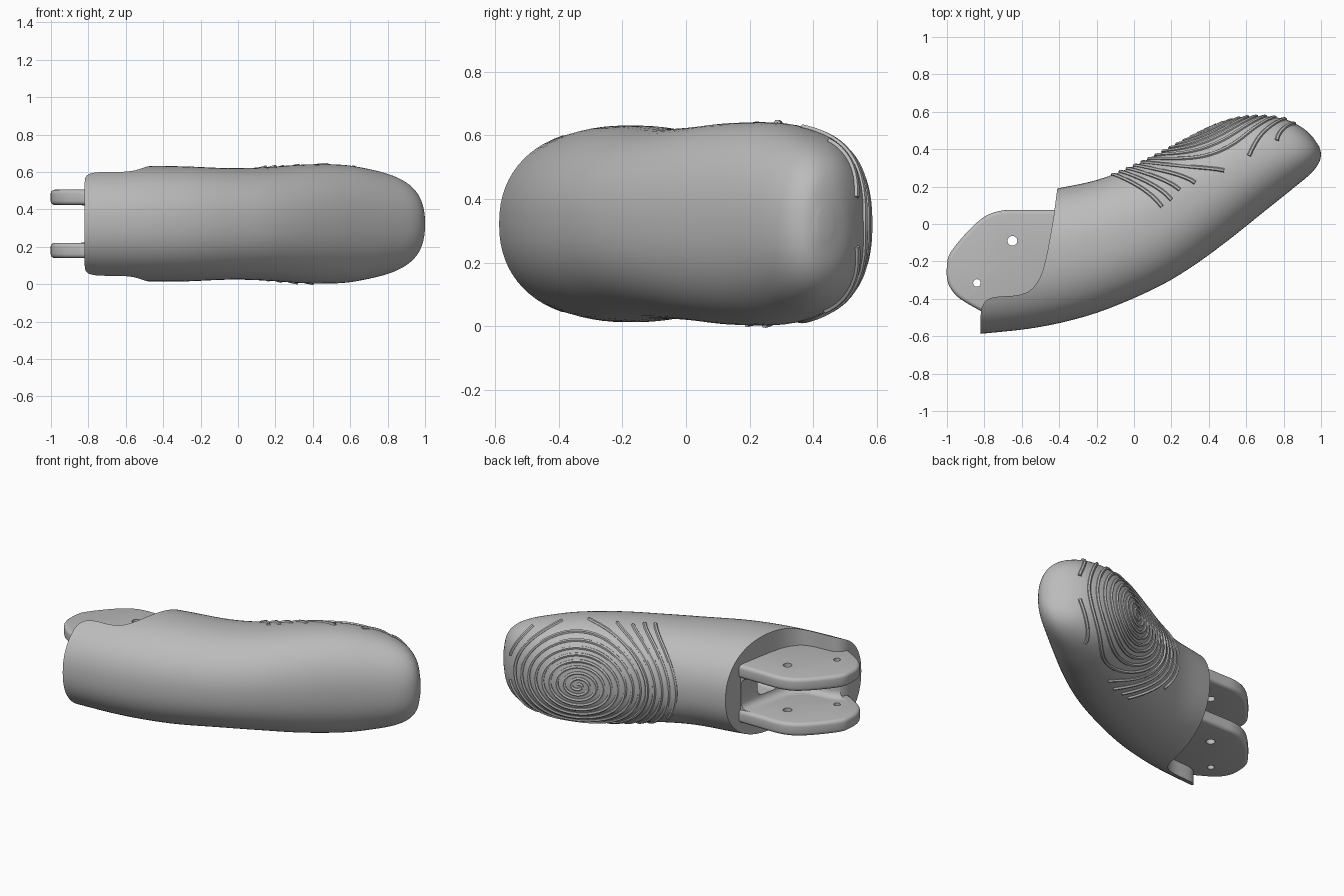
import bpy, bmesh, math
from mathutils import Vector
from mathutils.bvhtree import BVHTree

if "Cube" in bpy.data.objects:
    bpy.data.objects.remove(bpy.data.objects["Cube"], do_unlink=True)

MID = 0.322  # height of the symmetry plane

grey = bpy.data.materials.new("plain grey")
grey.use_nodes = True
grey.diffuse_color = (0.5, 0.5, 0.5, 1)
grey.node_tree.nodes["Principled BSDF"].inputs["Base Color"].default_value = grey.diffuse_color


def make_object(name, bm):
    bmesh.ops.recalc_face_normals(bm, faces=bm.faces[:])
    mesh = bpy.data.meshes.new(name)
    bm.to_mesh(mesh)
    obj = bpy.data.objects.new(name, mesh)
    bpy.context.collection.objects.link(obj)
    mesh.materials.append(grey)
    return obj


def activate(obj):
    bpy.ops.object.select_all(action='DESELECT')
    obj.select_set(True)
    bpy.context.view_layer.objects.active = obj


def prism(name, outline, low, high):
    bm = bmesh.new()
    face = bm.faces.new([bm.verts.new((x, y, low)) for x, y in outline])
    new = bmesh.ops.extrude_face_region(bm, geom=[face])["geom"]
    bmesh.ops.translate(bm, vec=(0, 0, high - low),
                        verts=[v for v in new if isinstance(v, bmesh.types.BMVert)])
    return make_object(name, bm)


def bevel(obj, width):
    mod = obj.modifiers.new("rounding", 'BEVEL')
    mod.width, mod.segments = width, 4
    mod.limit_method, mod.angle_limit = 'ANGLE', math.radians(50)
    activate(obj)
    bpy.ops.object.modifier_apply(modifier=mod.name)


def cut(obj, cutter):
    mod = obj.modifiers.new("cut", 'BOOLEAN')
    mod.operation, mod.solver, mod.object = 'DIFFERENCE', 'EXACT', cutter
    activate(obj)
    bpy.ops.object.modifier_apply(modifier=mod.name)
    bpy.data.objects.remove(cutter, do_unlink=True)


def smooth(obj, angle=35):
    activate(obj)
    bpy.ops.object.shade_smooth_by_angle(angle=math.radians(angle))


def shift(outline, dx, dy):
    return [(x + dx, y + dy) for x, y in outline]


def spline(points, steps):
    """Catmull-Rom interpolation through tuples of any length."""
    out = []
    for i in range(len(points) - 1):
        a, b, c, d = (points[min(max(k, 0), len(points) - 1)] for k in range(i - 1, i + 3))
        for s in range(steps):
            t = s / steps
            out.append(tuple(
                q + 0.5 * t * (r - p + t * (2*p - 5*q + 4*r - w + t * (3*(q - r) + w - p)))
                for p, q, r, w in zip(a, b, c, d)))
    return out + [points[-1]]


# Finger body: outer edge x, y; inner edge x, y; half height
SECTIONS = [
    (-1.0, -.6, -1.1, .10, .30), (-.82, -.587, -.92, .11, .30),
    (-.5, -.55, -.64, .145, .308), (-.2, -.475, -.41, .19, .308),
    (.1, -.35, -.2, .235, .298), (.3, -.235, 0, .31, .303),
    (.5, -.09, .2, .41, .317), (.7, .07, .38, .50, .317),
    (.85, .19, .52, .555, .293), (.94, .265, .66, .575, .26),
    (.985, .32, .8, .562, .21), (1.0, .37, .9, .515, .14),
    (.99, .415, .96, .46, .04)]
SIDES = 72


def power(v):
    return math.copysign(abs(v) ** 0.9, v)


bm = bmesh.new()
rings = []
for ox, oy, ix, iy, h in spline(SECTIONS, 5):
    centre = Vector(((ox + ix) / 2, (oy + iy) / 2, MID))
    half = Vector(((ix - ox) / 2, (iy - oy) / 2, 0))
    rings.append([bm.verts.new(centre + half * power(math.cos(a)) + Vector((0, 0, h * power(math.sin(a)))))
                  for a in (math.tau * k / SIDES for k in range(SIDES))])
for r, s in zip(rings, rings[1:]):
    for k in range(SIDES):
        n = (k + 1) % SIDES
        bm.faces.new((r[k], r[n], s[n], s[k]))
bm.faces.new(rings[0])
bm.faces.new(rings[-1])
bmesh.ops.recalc_face_normals(bm, faces=bm.faces[:])
tree = BVHTree.FromBMesh(bm)
body = make_object("finger_body", bm)

# Open joint end, swept upright through the body
wall = spline([(-.41, .19), (-.43, .04), (-.447, -.06), (-.47, -.18), (-.5, -.28), (-.55, -.35),
               (-.62, -.38), (-.74, -.39), (-.79, -.41), (-.815, -.45), (-.82, -.5)], 4)
NOTCH = [(-.405, .25)] + wall + [(-.82, -.8), (-1.4, -.8), (-1.4, .25)]
cut(body, prism("notch_cutter", NOTCH, -.3, 1))

# Web that fillets the hinge plates into the wall
root = [p for p in wall if -.45 < p[1] < .03]
web = prism("hinge_web", shift(root, -.05, .045) + [(-.6, -.45), (-.35, -.3), (-.35, .07)],
            MID - .11, MID + .11)
gap = prism("gap_cutter", shift(NOTCH, -.004, .004), MID - .101, MID + .101)
bevel(gap, .04)
cut(web, gap)

# Cord pocket between the hinge plates
for part in (body, web):
    pocket = prism("pocket_cutter", [(-.6, -.23), (-.28, -.23), (-.28, -.07), (-.6, -.07)],
                   MID - .06, MID + .06)
    bevel(pocket, .04)
    cut(part, pocket)
    smooth(part)

# Hinge plates with two pin holes each
PLATE = spline([(-.35, .075), (-.6, .075), (-.7, .073), (-.79, .045), (-.87, -.02), (-.95, -.11),
                (-.99, -.17), (-1, -.22), (-1, -.29), (-.98, -.345), (-.93, -.4), (-.82, -.465)], 3)
PLATE += [(-.6, -.45), (-.35, -.3)]
for name, side in (("upper", 1), ("lower", -1)):
    z = MID + side * .142
    plate = prism(name + "_hinge_plate", PLATE, z - .041, z + .041)
    bevel(plate, .022)
    for x, y, radius in ((-.65, -.09, .026), (-.84, -.315, .02)):
        hole = [(x + radius * math.cos(math.tau * k / 24), y + radius * math.sin(math.tau * k / 24))
                for k in range(24)]
        cut(plate, prism("hole_cutter", hole, z - .2, z + .2))
    smooth(plate)

# Oval spiral grip ridge projected onto the finger pad
PITCH, REACH, DEPTH, SQUASH, TIP_LIMIT = .042, .57, .24, .82, .41
along = Vector((.87, .5, 0)).normalized()
out = Vector((-along.y, along.x, 0))
pad = Vector((.40, .51, MID))
runs, run, angle = [], [], 1.0
while PITCH * angle / math.tau < REACH:
    radius = PITCH * angle / math.tau
    reach = radius * math.cos(angle)
    start = pad + out + along * reach + Vector((0, 0, SQUASH * radius * math.sin(angle)))
    hit, normal, face, dist = tree.ray_cast(start, -out)
    if hit is not None and dist < 1 + DEPTH and reach < TIP_LIMIT:
        run.append(hit)
    elif run:
        runs.append(run)
        run = []
    angle += .012 / max(radius, .03)
runs.append(run)

curve = bpy.data.curves.new("grip_ridge", 'CURVE')
curve.dimensions = '3D'
curve.bevel_depth, curve.bevel_resolution = .011, 1
curve.use_fill_caps = True
for run in runs:
    if len(run) > 2:
        line = curve.splines.new('POLY')
        line.points.add(len(run) - 1)
        for point, co in zip(line.points, run):
            point.co = (*co, 1)
curve.materials.append(grey)
ridge = bpy.data.objects.new("grip_ridge", curve)
bpy.context.collection.objects.link(ridge)
activate(ridge)
bpy.ops.object.convert(target='MESH')
smooth(bpy.context.view_layer.objects.active, 50)
